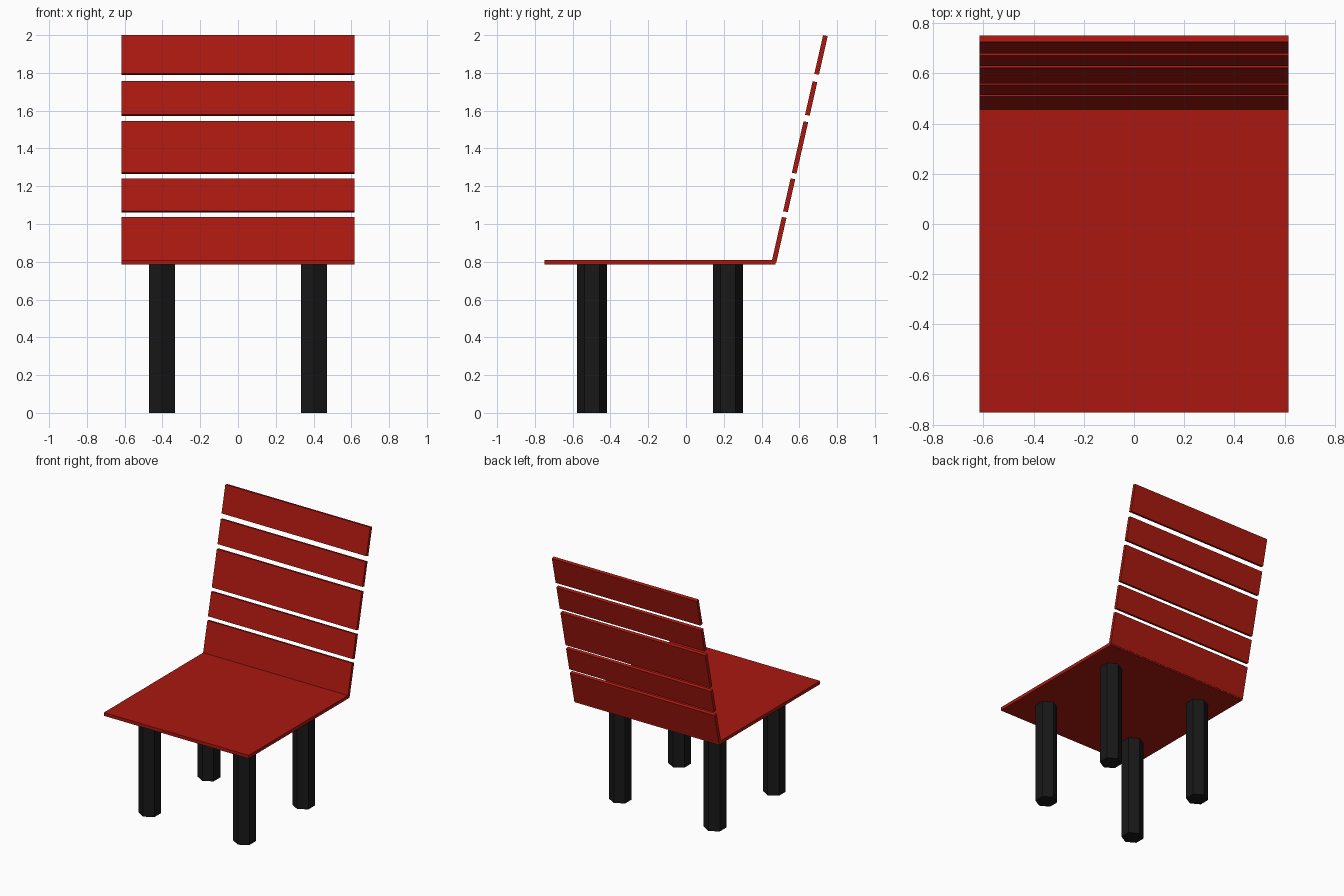
import bpy
from math import atan, cos, sin

if "Cube" in bpy.data.objects:
    bpy.data.objects.remove(bpy.data.objects["Cube"])


def material(name, color):
    mat = bpy.data.materials.new(name)
    mat.diffuse_color = color
    mat.use_nodes = True
    mat.node_tree.nodes["Principled BSDF"].inputs["Base Color"].default_value = mat.diffuse_color
    return mat


red = material("red_paint", (0.4, 0.009, 0.005, 1))
black = material("black_paint", (0.009, 0.009, 0.009, 1))


def finish(name, mat):
    obj = bpy.context.object
    obj.name = name
    bpy.ops.object.transform_apply(location=False, rotation=False, scale=True)
    obj.data.materials.append(mat)
    return obj


def box(name, center, size, tilt=0):
    bpy.ops.mesh.primitive_cube_add(size=1, location=center, rotation=(tilt, 0, 0))
    bpy.context.object.scale = size
    return finish(name, red)


WIDTH = 1.232
SEAT_BOTTOM, SEAT_TOP = 0.785, 0.81

# Seat board
box("seat", (0, -0.1375, (SEAT_BOTTOM + SEAT_TOP) / 2),
    (WIDTH, 1.225, SEAT_TOP - SEAT_BOTTOM))

# Backrest slats along one leaning line: (lowest z, highest z)
SLOPE, THICK = 0.227, 0.025
lean = atan(SLOPE)
slats = [(0.795, 1.038), (1.062, 1.242), (1.266, 1.544), (1.573, 1.756), (1.79, 2.0)]
for i, (low, high) in enumerate(slats, 1):
    mid = (low + high) / 2
    length = (high - low - THICK * sin(lean)) / cos(lean)
    box(f"back_slat_{i}", (0, 0.738 - SLOPE * (1.997 - mid), mid),
        (WIDTH, THICK, length), -lean)

# Six-sided legs
for row, y in (("front", -0.497), ("rear", 0.222)):
    for side, x in (("left", -0.403), ("right", 0.403)):
        bpy.ops.mesh.primitive_cylinder_add(vertices=6, radius=0.0795, depth=SEAT_BOTTOM,
                                            location=(x, y, SEAT_BOTTOM / 2))
        finish(f"{row}_{side}_leg", black)
